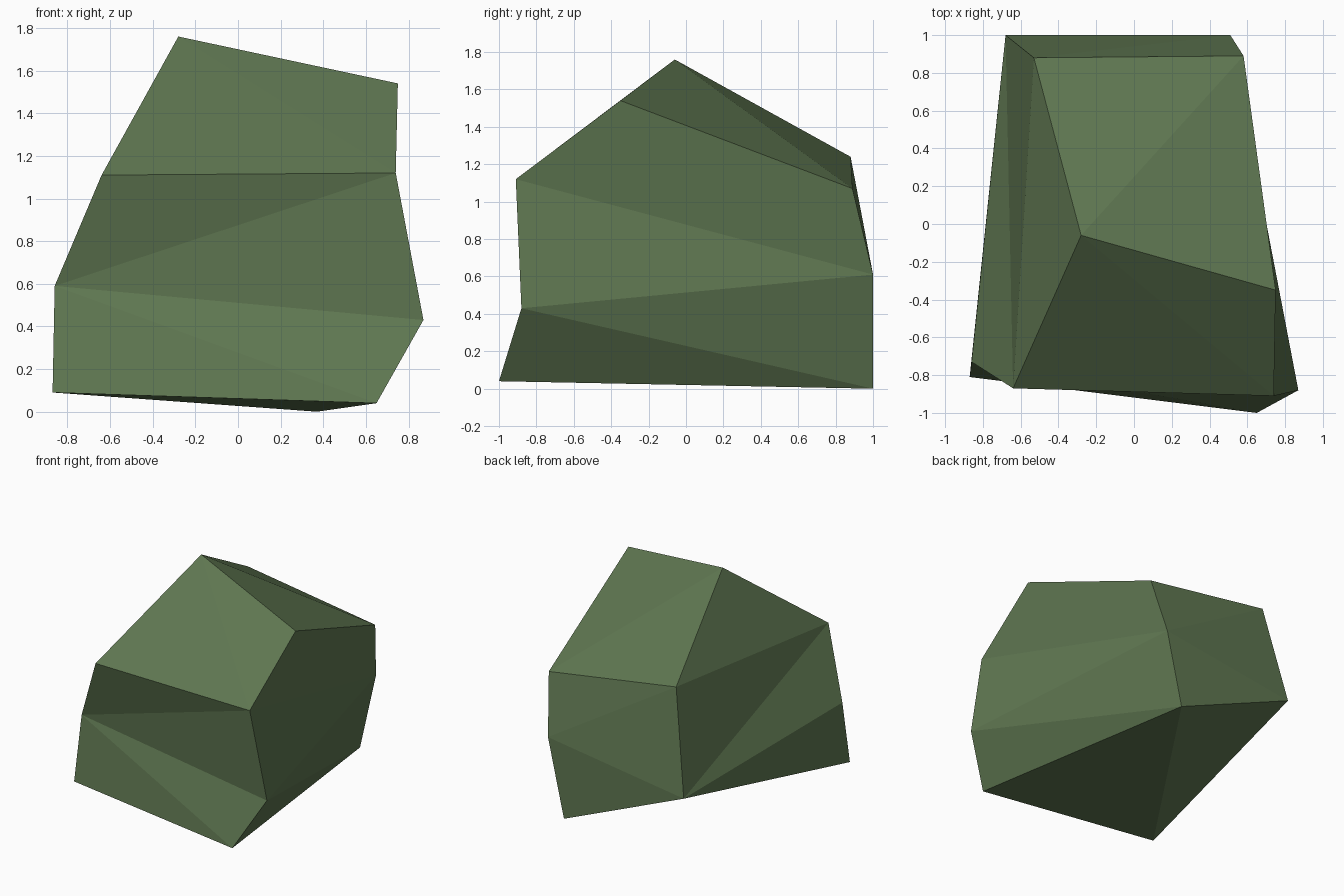
import bpy
import bmesh

cube = bpy.data.objects.get("Cube")
if cube:
    bpy.data.objects.remove(cube, do_unlink=True)

# Mossy green stone
moss = bpy.data.materials.new("moss_green")
moss.use_nodes = True
color = (0.115, 0.185, 0.083, 1.0)
moss.diffuse_color = color
bsdf = moss.node_tree.nodes["Principled BSDF"]
bsdf.inputs["Base Color"].default_value = color
bsdf.inputs["Roughness"].default_value = 0.9

# Named corners of the boulder
corners = {
    "peak": (-0.28, -0.06, 1.76),
    "shoulder": (0.75, -0.35, 1.54),
    "brow_right": (-0.64, -0.87, 1.11),
    "brow_left": (0.74, -0.91, 1.12),
    "cheek_right": (-0.86, -0.73, 0.59),
    "cheek_left": (0.87, -0.88, 0.43),
    "toe_right": (-0.87, -0.81, 0.09),
    "toe_left": (0.65, -1.0, 0.04),
    "crown_left": (0.58, 0.89, 1.07),
    "crown_right": (-0.53, 0.88, 1.24),
    "rear_left": (0.51, 1.0, 0.61),
    "rear_right": (-0.68, 1.0, 0.44),
    "heel": (0.37, 1.0, 0.0),
}

# Facets of the boulder, grouped by side
facets = [
    # sloping top
    "peak brow_right brow_left",
    "peak brow_left shoulder",
    "peak shoulder crown_left",
    "peak crown_left crown_right",
    # front
    "brow_right cheek_right brow_left",
    "brow_left cheek_right cheek_left",
    "cheek_right toe_left cheek_left",
    "cheek_right toe_right toe_left",
    # left side
    "shoulder brow_left rear_left crown_left",
    "brow_left cheek_left rear_left",
    "cheek_left heel rear_left",
    "cheek_left toe_left heel",
    # back
    "crown_right crown_left rear_left",
    "crown_right rear_left rear_right",
    "rear_right rear_left heel",
    # right side
    "peak crown_right brow_right",
    "crown_right rear_right brow_right",
    "brow_right rear_right cheek_right",
    "cheek_right rear_right toe_right",
    # underside
    "heel toe_left toe_right",
    "heel toe_right rear_right",
]

bm = bmesh.new()
points = {name: bm.verts.new(co) for name, co in corners.items()}
for facet in facets:
    bm.faces.new([points[name] for name in facet.split()])
bmesh.ops.recalc_face_normals(bm, faces=bm.faces)

mesh = bpy.data.meshes.new("boulder")
bm.to_mesh(mesh)
bm.free()
mesh.materials.append(moss)
boulder = bpy.data.objects.new("boulder", mesh)
bpy.context.collection.objects.link(boulder)
